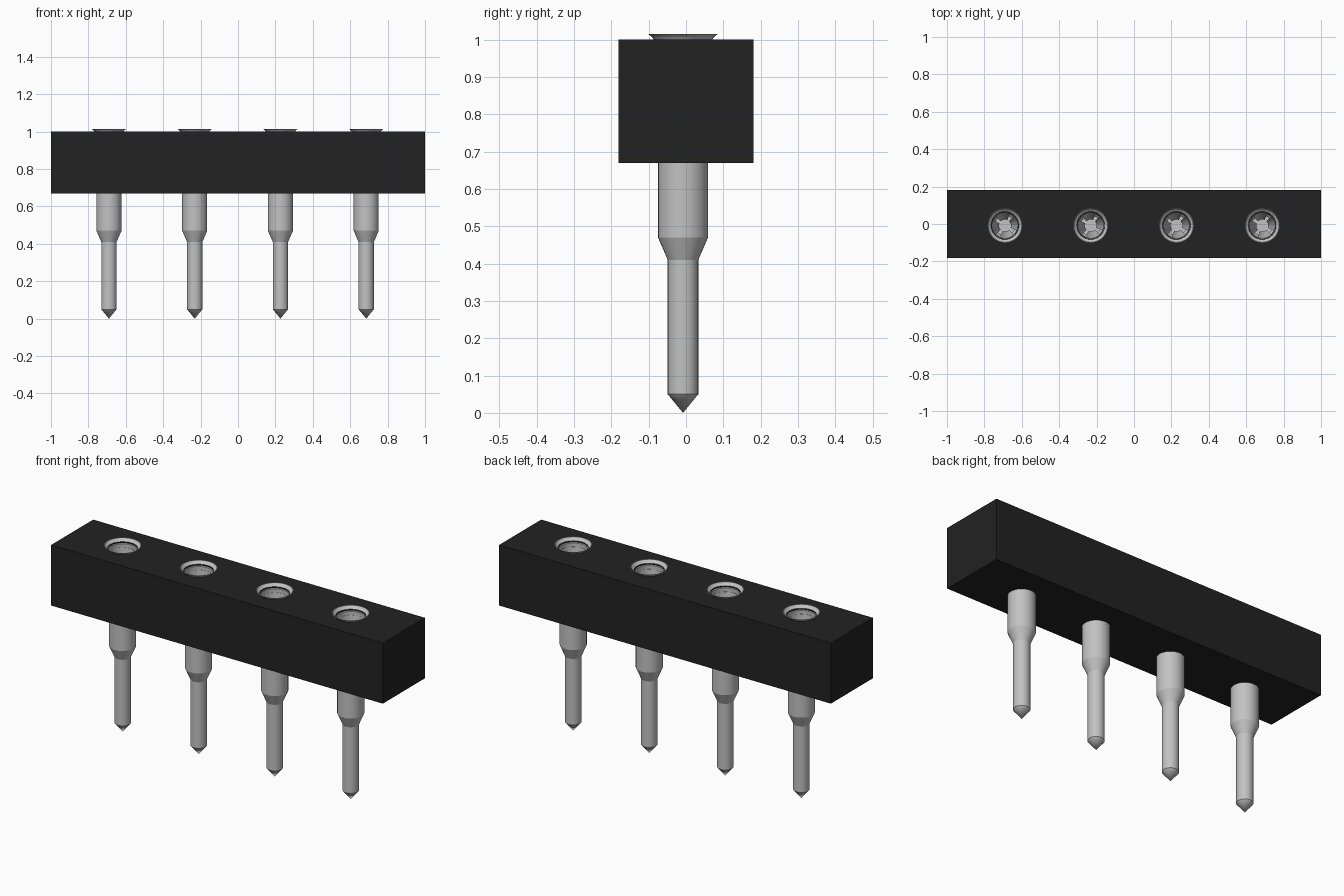
import bpy, bmesh, math
from mathutils import Vector

cube = bpy.data.objects.get("Cube")
if cube:
    bpy.data.objects.remove(cube, do_unlink=True)

PIN_X = [-0.69 + 0.4585 * i for i in range(4)]
PIN_Y = -0.008
SEGMENTS = 32


def material(name, value):
    mat = bpy.data.materials.new(name)
    mat.use_nodes = True
    colour = (value, value, value, 1)
    mat.diffuse_color = colour
    mat.node_tree.nodes["Principled BSDF"].inputs["Base Color"].default_value = colour
    return mat


black = material("black plastic", 0.016)
metal = material("grey metal", 0.54)


def lathe(name, profile, mat, keep=None):
    """Turn an (r, z) profile about z; keep(centre) filters the faces."""
    bm = bmesh.new()
    verts = [bm.verts.new((r, 0, z)) for r, z in profile]
    edges = [bm.edges.new(pair) for pair in zip(verts, verts[1:])]
    bmesh.ops.spin(bm, geom=verts + edges, cent=(0, 0, 0), axis=(0, 0, 1),
                   angle=2 * math.pi, steps=SEGMENTS)
    bmesh.ops.remove_doubles(bm, verts=bm.verts, dist=1e-5)
    bmesh.ops.recalc_face_normals(bm, faces=bm.faces)
    if keep:
        drop = [f for f in bm.faces if not keep(f.calc_center_median())]
        bmesh.ops.delete(bm, geom=drop, context='FACES')
    mesh = bpy.data.meshes.new(name)
    bm.to_mesh(mesh)
    bm.free()
    mesh.materials.append(mat)
    return mesh


def place(name, mesh, x):
    obj = bpy.data.objects.new(name, mesh)
    obj.location = (x, PIN_Y, 0)
    bpy.context.collection.objects.link(obj)
    return obj


# Housing block
bpy.ops.mesh.primitive_cube_add(size=1, location=(0, 0, 0.835))
housing = bpy.context.object
housing.name = "housing"
housing.scale = (2, 0.362, 0.33)
bpy.ops.object.transform_apply(location=True, rotation=False, scale=True)
housing.data.materials.append(black)

# Stepped bores through the housing, one per pin
bore_mesh = lathe("bore", [(0, 0.5), (0.064, 0.5), (0.064, 0.72),
                           (0.073, 0.72), (0.073, 1.1), (0, 1.1)], black)
for x in PIN_X:
    bore = place("bore_cutter", bore_mesh, x)
    bore.hide_render = True
    mod = housing.modifiers.new("bore", 'BOOLEAN')
    mod.operation = 'DIFFERENCE'
    mod.solver = 'EXACT'
    mod.object = bore
    bpy.context.view_layer.objects.active = housing
    bpy.ops.object.modifier_apply(modifier=mod.name)
    bpy.data.objects.remove(bore, do_unlink=True)

# Socket pin: pointed tail, tapered shoulder, flared rim, hollow cup
pin_mesh = lathe("pin", [
    (0, 0.0), (0.041, 0.05), (0.041, 0.41), (0.067, 0.47), (0.067, 0.715),
    (0.075, 0.725), (0.075, 1.0), (0.093, 1.015), (0.09, 1.015),
    (0.07, 0.99), (0.07, 0.74), (0.054, 0.72), (0.054, 0.55), (0, 0.55)], metal)


# Spring clip: a ring with four fingers that lean inwards
def finger(c):
    turn = math.atan2(c.y, c.x) / (math.pi / 2) + 0.25
    return c.z > 0.92 or turn % 1 < 0.75


clip_mesh = lathe("clip", [(0.069, 0.97), (0.066, 0.93), (0.032, 0.72)], metal, finger)

smooth = []
for i, x in enumerate(PIN_X, 1):
    smooth.append(place(f"pin_{i}", pin_mesh, x))
    clip = place(f"spring_clip_{i}", clip_mesh, x)
    clip.modifiers.new("thickness", 'SOLIDIFY').thickness = 0.004

# Smooth the turned surfaces, keeping the shoulders crisp
bpy.ops.object.select_all(action='DESELECT')
for obj in smooth:
    obj.select_set(True)
bpy.context.view_layer.objects.active = smooth[0]
bpy.ops.object.shade_smooth_by_angle(angle=math.radians(20))
